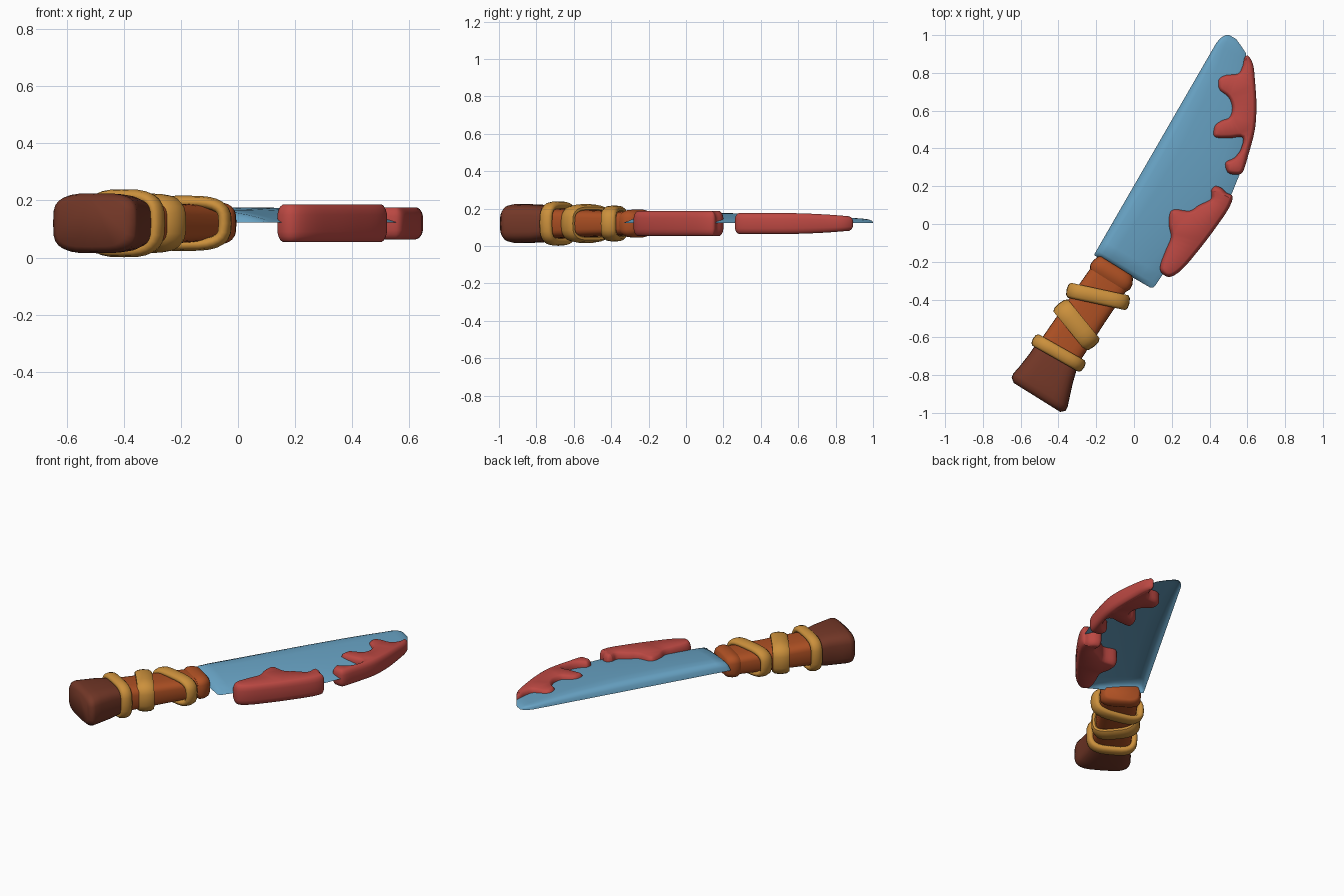
import bpy, bmesh, math
from mathutils import Vector

if "Cube" in bpy.data.objects:
    bpy.data.objects.remove(bpy.data.objects["Cube"])

ZC = 0.12  # height of the knife's middle plane


def mat(name, col):
    m = bpy.data.materials.new(name)
    m.diffuse_color = (*col, 1)
    m.use_nodes = True
    m.node_tree.nodes["Principled BSDF"].inputs["Base Color"].default_value = m.diffuse_color
    return m


STEEL = mat("blue steel", (0.14, 0.37, 0.56))
RED = mat("red", (0.50, 0.065, 0.055))
ORANGE = mat("orange leather", (0.42, 0.08, 0.017))
BROWN = mat("dark brown", (0.17, 0.038, 0.02))
GOLD = mat("golden cord", (0.60, 0.28, 0.045))


def finish(name, bm, material, angle=50, recalc=True):
    if recalc:
        bmesh.ops.recalc_face_normals(bm, faces=bm.faces)
    me = bpy.data.meshes.new(name)
    bm.to_mesh(me)
    bm.free()
    me.materials.append(material)
    for p in me.polygons:
        p.use_smooth = True
    me.set_sharp_from_angle(angle=math.radians(angle))
    ob = bpy.data.objects.new(name, me)
    bpy.context.collection.objects.link(ob)
    return ob


def bridge(bm, a, b, closed=True):
    n = len(a)
    for i in range(n if closed else n - 1):
        j = (i + 1) % n
        bm.faces.new((a[i], a[j], b[j], b[i]))


def power(x, p):
    return math.copysign(abs(x) ** p, x)


def rounded(n=28, p=0.55):
    """Rounded-rectangle loop of unit half size."""
    ts = [2 * math.pi * i / n for i in range(n)]
    return [(power(math.cos(t), p), power(math.sin(t), p)) for t in ts]


def loft(name, sections, material):
    """Rounded sections (x, y, half width, half height) across the handle."""
    side = Vector((0.85, -0.53, 0)).normalized()
    bm = bmesh.new()
    rings = []
    for x, y, hw, hh in sections:
        rings.append([bm.verts.new(Vector((x, y, ZC + b * hh)) + side * a * hw)
                      for a, b in rounded()])
    for r, q in zip(rings, rings[1:]):
        bridge(bm, r, q)
    bm.faces.new(rings[0])
    bm.faces.new(rings[-1])
    return finish(name, bm, material)


def cord(name, p, q, half_h, half_w, r=0.022):
    """Flattened cord loop around the handle, from side point p to side point q."""
    p, q = Vector((*p, ZC)), Vector((*q, ZC))
    c, e = (p + q) / 2, (q - p) / 2
    d = e.normalized()
    axis = Vector((-d.y, d.x, 0))
    loop = rounded(28, 0.6)
    pts = [c + e * a + Vector((0, 0, half_h * b)) for a, b in loop]
    bm = bmesh.new()
    rings = []
    for i, o in enumerate(pts):
        t = (pts[(i + 1) % len(pts)] - pts[i - 1]).normalized()
        n = t.cross(axis).normalized()
        rings.append([bm.verts.new(o + n * r * math.cos(k * math.pi / 5)
                                   + axis * half_w * power(math.sin(k * math.pi / 5), 0.8))
                      for k in range(10)])
    for i in range(len(rings)):
        bridge(bm, rings[i - 1], rings[i])
    return finish(name, bm, material=GOLD)


def smooth_loop(pts, sub=4):
    """Closed curve through the points."""
    P = [Vector(p) for p in pts]
    n, out = len(P), []
    for i in range(n):
        a, b, c, d = P[i - 1], P[i], P[(i + 1) % n], P[(i + 2) % n]
        for k in range(sub):
            t = k / sub
            out.append(0.5 * (2 * b + (c - a) * t + (2 * a - 5 * b + 4 * c - d) * t * t
                              + (3 * b - a - 3 * c + d) * t ** 3))
    return out


def splash(name, pts, height):
    """Puffy outline wrapped on both sides of the blade; height is a function of y."""
    P = smooth_loop(pts)
    n = len(P)
    area = sum(P[i - 1].cross(P[i]) for i in range(n))
    sgn = 1 if area > 0 else -1
    inward = []
    for i in range(n):
        t = (P[(i + 1) % n] - P[i - 1]).normalized()
        inward.append(Vector((-t.y, t.x)) * sgn)
    half = [(0.0, 0.45), (0.004, 0.7), (0.011, 0.9), (0.02, 1.0)]
    profile = [(i, -z) for i, z in reversed(half)] + half
    bm = bmesh.new()
    rings = []
    for inset, z in profile:
        ring = []
        for o, w in zip(P, inward):
            v = o + w * inset
            ring.append(bm.verts.new((v.x, v.y, ZC + z * height(v.y))))
        rings.append(ring)
    for r, q in zip(rings, rings[1:]):
        bridge(bm, r, q)
    caps = [bm.faces.new(rings[0]), bm.faces.new(rings[-1])]
    bmesh.ops.recalc_face_normals(bm, faces=bm.faces)
    bmesh.ops.triangulate(bm, faces=caps)
    return finish(name, bm, RED, 60, recalc=False)


# Blade: open half shell; rows are (along spine, spine side, edge side, height)
rows = [(-0.005, 0.005, 0.345, 0), (0.004, 0, 0.358, 0.03), (0.025, 0, 0.363, 0.052),
        (0.085, 0, 0.367, 0.055), (0.32, 0, 0.432, 0.054), (0.5, 0, 0.463, 0.053),
        (0.64, 0, 0.470, 0.052), (0.75, 0, 0.455, 0.05), (0.98, 0, 0.385, 0.043),
        (1.1, 0, 0.325, 0.037), (1.2, 0, 0.258, 0.03), (1.29, 0, 0.19, 0.024),
        (1.325, 0.006, 0.16, 0.02), (1.35, 0.02, 0.108, 0.013), (1.362, 0.036, 0.08, 0)]
cross = [(0, 0), (0.015, 0.5), (0.05, 0.85), (0.11, 1), (0.25, 0.97),
         (0.5, 0.8), (0.75, 0.52), (0.93, 0.22), (1, 0)]
along, across = Vector((0.5, 0.866, 0)), Vector((0.866, -0.5, 0))
bm = bmesh.new()
grid = []
for s, v0, v1, h in rows:
    grid.append([bm.verts.new(Vector((-0.21, -0.16, ZC + 0.002 + h * k)) + along * s
                              + across * (v0 + (v1 - v0) * f)) for f, k in cross])
for r, q in zip(grid, grid[1:]):
    bridge(bm, r, q, closed=False)
finish("blade", bm, STEEL, 60, recalc=False)

# Red splashes along the cutting edge
splash("upper_splash", [
    (0.605, 0.89), (0.63, 0.845), (0.64, 0.765), (0.648, 0.63), (0.64, 0.50), (0.605, 0.365),
    (0.575, 0.275), (0.535, 0.262), (0.495, 0.275), (0.485, 0.325), (0.53, 0.35),
    (0.565, 0.395), (0.575, 0.458), (0.505, 0.455), (0.425, 0.46), (0.425, 0.52),
    (0.465, 0.55), (0.505, 0.565), (0.52, 0.615), (0.50, 0.67), (0.45, 0.71),
    (0.445, 0.765), (0.485, 0.79), (0.55, 0.795), (0.575, 0.835), (0.585, 0.88)],
    lambda y: 0.056 - 0.02 * max(0, (y - 0.5) / 0.4) ** 2)
splash("lower_splash", [
    (0.41, 0.18), (0.43, 0.20), (0.465, 0.19), (0.49, 0.165), (0.522, 0.145), (0.50, 0.08),
    (0.425, -0.03), (0.345, -0.135), (0.255, -0.24), (0.19, -0.28), (0.145, -0.257),
    (0.14, -0.215), (0.17, -0.135), (0.195, -0.07), (0.183, -0.005), (0.188, 0.06),
    (0.22, 0.08), (0.295, 0.07), (0.345, 0.10), (0.405, 0.13), (0.41, 0.16)],
    lambda y: 0.066)

# Handle, collar and flared pommel
loft("handle", [(-0.115, -0.265, 0.112, 0.062), (-0.25, -0.46, 0.114, 0.07),
                (-0.39, -0.67, 0.118, 0.08)], ORANGE)
loft("collar", [(-0.094, -0.222, 0.098, 0.056), (-0.099, -0.232, 0.11, 0.068),
                (-0.112, -0.257, 0.122, 0.075), (-0.126, -0.28, 0.124, 0.074),
                (-0.136, -0.297, 0.114, 0.064)], ORANGE)
loft("pommel", [(-0.405, -0.69, 0.125, 0.085), (-0.44, -0.765, 0.138, 0.1),
                (-0.475, -0.84, 0.157, 0.104), (-0.495, -0.88, 0.169, 0.105),
                (-0.505, -0.9, 0.168, 0.1), (-0.514, -0.918, 0.145, 0.082)], BROWN)

# Cord wraps
cord("upper_cord", (-0.336, -0.352), (-0.045, -0.415), 0.075, 0.042)
cord("middle_cord", (-0.384, -0.437), (-0.225, -0.632), 0.082, 0.052)
cord("lower_cord", (-0.516, -0.617), (-0.283, -0.749), 0.097, 0.036)
